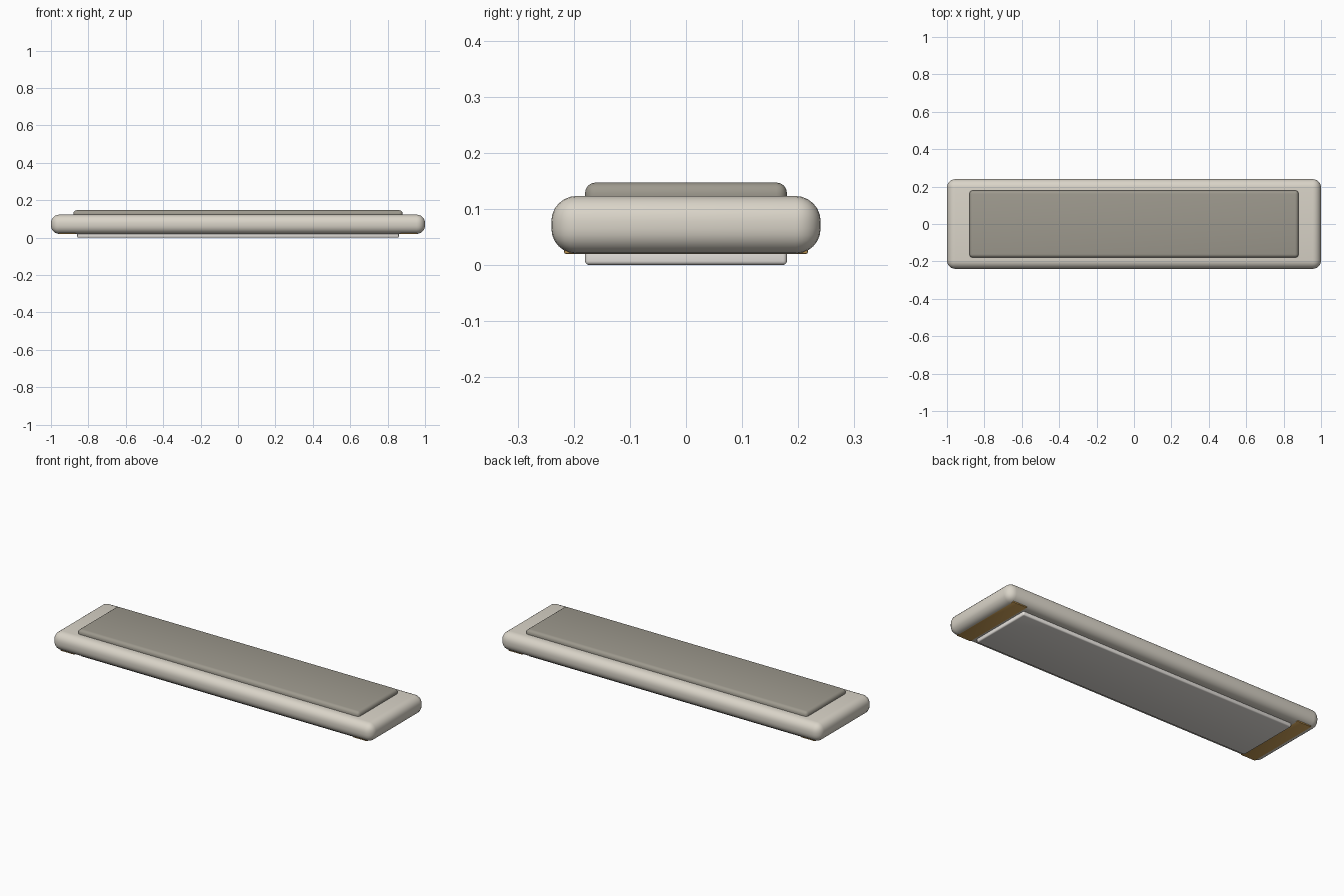
import bpy
import math

if "Cube" in bpy.data.objects:
    bpy.data.objects.remove(bpy.data.objects["Cube"])


def material(name, rgb):
    m = bpy.data.materials.new(name)
    m.diffuse_color = (*rgb, 1)
    m.use_nodes = True
    m.node_tree.nodes["Principled BSDF"].inputs["Base Color"].default_value = m.diffuse_color
    return m


def rounded_box(name, half_x, half_y, z0, z1, radius, segments, mat):
    bpy.ops.mesh.primitive_cube_add(size=2, location=(0, 0, (z0 + z1) / 2))
    ob = bpy.context.object
    ob.name = name
    ob.scale = (half_x, half_y, (z1 - z0) / 2)
    bpy.ops.object.transform_apply(location=False, rotation=False, scale=True)
    bevel = ob.modifiers.new("rounded_edges", 'BEVEL')
    bevel.width = radius
    bevel.segments = segments
    bpy.ops.object.modifier_apply(modifier=bevel.name)
    bpy.ops.object.shade_smooth_by_angle(angle=math.radians(35))
    ob.data.materials.append(mat)
    return ob


cream = material("cream", (0.70, 0.66, 0.58))
taupe = material("taupe", (0.34, 0.32, 0.27))
pale = material("pale", (0.80, 0.77, 0.73))
amber = material("amber", (0.62, 0.36, 0.10))

# Main slab with soft edges
rounded_box("body", 1.0, 0.24, 0.02, 0.123, 0.045, 6, cream)

# Raised top panel and base panel, both set into the body
rounded_box("top_panel", 0.88, 0.18, 0.10, 0.147, 0.019, 4, taupe)
rounded_box("base_panel", 0.86, 0.18, 0.0, 0.035, 0.007, 3, pale)

# Thin strips flush with the underside at each end
for side, label in ((-1, "left"), (1, "right")):
    strip = rounded_box(label + "_end_strip", 0.045, 0.217, 0.0195, 0.036, 0.003, 2, amber)
    strip.location.x = side * 0.913
